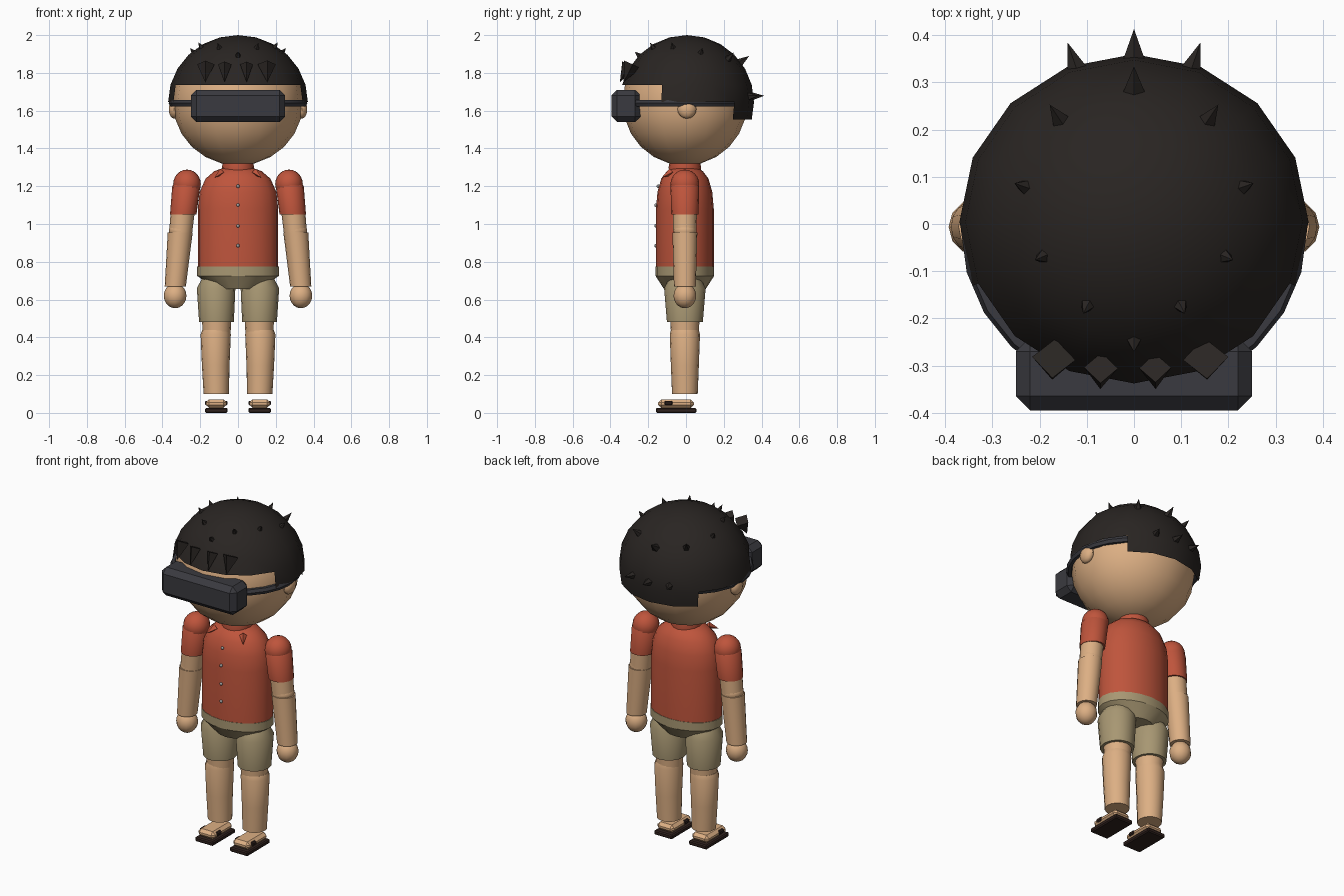
import bpy, bmesh, math
from mathutils import Vector, Matrix

if "Cube" in bpy.data.objects:
    bpy.data.objects.remove(bpy.data.objects["Cube"])


def material(name, r, g, b):
    m = bpy.data.materials.new(name)
    m.diffuse_color = (r, g, b, 1)
    m.use_nodes = True
    m.node_tree.nodes["Principled BSDF"].inputs["Base Color"].default_value = m.diffuse_color
    return m


SKIN = material("skin", .72, .43, .23)
SHIRT = material("shirt_red", .52, .09, .045)
SHORTS = material("khaki", .39, .31, .17)
HAIR = material("hair_dark", .022, .018, .016)
DEVICE = material("dark_grey", .042, .042, .05)
SOLE = material("sole_brown", .03, .016, .013)
BUTTON = material("button_grey", .35, .35, .35)


def finish(name, bm, mat, angle=None):
    bmesh.ops.recalc_face_normals(bm, faces=bm.faces)
    me = bpy.data.meshes.new(name)
    bm.to_mesh(me)
    bm.free()
    me.materials.append(mat)
    ob = bpy.data.objects.new(name, me)
    bpy.context.collection.objects.link(ob)
    if angle:
        bpy.ops.object.select_all(action='DESELECT')
        ob.select_set(True)
        bpy.context.view_layer.objects.active = ob
        bpy.ops.object.shade_smooth_by_angle(angle=math.radians(angle))
    return ob


def ball(name, c, r, mat, seg=16, rings=12, angle=50):
    bm = bmesh.new()
    m = Matrix.Translation(c) @ Matrix.Diagonal((*r, 1))
    bmesh.ops.create_uvsphere(bm, u_segments=seg, v_segments=rings, radius=1, matrix=m)
    return finish(name, bm, mat, angle)


def loft(name, rings, mat, n=16, angle=40):
    """Skin elliptical rings given as (cx, cy, z, rx, ry)."""
    bm = bmesh.new()
    loops = [[bm.verts.new((cx + rx * math.cos(k * math.tau / n),
                            cy + ry * math.sin(k * math.tau / n), z)) for k in range(n)]
             for cx, cy, z, rx, ry in rings]
    for a, b in zip(loops, loops[1:]):
        for k in range(n):
            bm.faces.new((a[k], a[(k + 1) % n], b[(k + 1) % n], b[k]))
    bm.faces.new(loops[0])
    bm.faces.new(loops[-1])
    return finish(name, bm, mat, angle)


def box(name, lo, hi, mat, bevel=0):
    lo, hi = Vector(lo), Vector(hi)
    bm = bmesh.new()
    bmesh.ops.create_cube(bm, size=1, matrix=Matrix.Translation((lo + hi) / 2)
                          @ Matrix.Diagonal((*(hi - lo), 1)))
    if bevel:
        bmesh.ops.bevel(bm, geom=bm.edges[:], offset=bevel, segments=1, affect='EDGES')
    return finish(name, bm, mat)


def spike(name, base, tip, r, mat, n=5):
    base, tip = Vector(base), Vector(tip)
    d = tip - base
    bm = bmesh.new()
    bmesh.ops.create_cone(bm, cap_ends=True, segments=n, radius1=r, radius2=0, depth=d.length,
                          matrix=Matrix.Translation((base + tip) / 2)
                          @ d.to_track_quat('Z', 'Y').to_matrix().to_4x4())
    return finish(name, bm, mat)


# Head and ears
ball("head", (0, -.005, 1.645), (.345, .33, .335), SKIN)
for s in (-1, 1):
    ball("ear", (s * .338, .005, 1.608), (.03, .05, .05), SKIN, 10, 8)

# Hair cap: sphere with a stepped lower edge
HC, HR = Vector((0, .005, 1.645)), Vector((.37, .355, .355))
bm = bmesh.new()
bmesh.ops.create_uvsphere(bm, u_segments=16, v_segments=12, radius=1)
gone = []
for f in bm.faces:
    c = f.calc_center_median()
    a = math.sin(math.atan2(c.y, c.x))
    limit = .2588 if a < -.5 else (0 if a < .6 else -.2588)
    if c.z < limit:
        gone.append(f)
bmesh.ops.delete(bm, geom=gone, context='FACES')
for v in bm.verts:
    v.co = HC + v.co * HR
finish("hair_cap", bm, HAIR, 50)

# Small hair spikes standing on the cap: x, y, length, radius
spots = [(0, -.25, .035, .02), (.1, -.175, .035, .018), (.195, -.07, .035, .018),
         (.235, .08, .035, .019), (.16, .225, .05, .022), (0, .29, .06, .026),
         (.12, .325, .055, .023), (0, .345, .06, .025)]
for x, y, length, r in spots:
    for s in ((-1, 1) if x else (1,)):
        q = Vector((s * x / HR.x, (y - HC.y) / HR.y, 0))
        q.z = math.sqrt(max(0, 1 - q.length_squared))
        if y > .3:
            q.z = .08
            q.normalize()
        p = HC + q * HR
        n = Vector((q.x / HR.x, q.y / HR.y, q.z / HR.z)).normalized()
        spike("hair_spike", p - n * .012, p + n * (length - .005), r, HAIR)

# Fringe tufts pointing down over the forehead
for x, r, y in ((-.17, .046, -.285), (-.07, .036, -.305), (.045, .034, -.305), (.152, .048, -.285)):
    spike("fringe_tuft", (x, y, 1.845), (x * 1.02, y - .045, 1.75), r, HAIR, 4)

# Headset and its strap
box("headset", (-.25, -.395, 1.54), (.25, -.24, 1.71), DEVICE, .03)
bm = bmesh.new()
ring = []
for k in range(24):
    a = k * math.tau / 24
    ring.append([bm.verts.new(((.35 + .017 * math.cos(b)) * math.cos(a),
                               -.012 + (.335 + .017 * math.cos(b)) * math.sin(a),
                               1.64 + .02 * math.sin(b)))
                 for b in (j * math.tau / 6 for j in range(6))])
for k in range(24):
    p, q = ring[k], ring[(k + 1) % 24]
    for j in range(6):
        bm.faces.new((p[j], q[j], q[(j + 1) % 6], p[(j + 1) % 6]))
finish("headset_strap", bm, DEVICE, 50)

# Shirt, neck and shorts
Y = -.006
loft("shirt_body", [(0, Y, .77, .213, .153), (0, Y, 1.08, .213, .153), (0, Y, 1.17, .203, .145),
                    (0, Y, 1.24, .172, .125), (0, Y, 1.28, .125, .095), (0, Y, 1.3, .07, .06)],
     SHIRT, 20, 50)
loft("neck_collar", [(0, Y, 1.25, .08, .08), (0, Y, 1.3, .085, .086), (0, Y, 1.33, .08, .08)], SHIRT)
loft("shorts_hip", [(0, Y, .655, .115, .11), (0, Y, .725, .216, .155), (0, Y, .775, .216, .155)],
     SHORTS, 20, 30)
for s in (-1, 1):
    spike("collar_tip", (s * .09, -.08, 1.275), (s * .125, -.13, 1.245), .02, SHIRT, 4)
for z, y in ((1.2, -.148), (1.1, -.16), (.99, -.16), (.885, -.16)):
    ball("button", (0, y, z), (.009, .008, .009), BUTTON, 8, 6)

for s in (-1, 1):
    # Arm: shoulder, sleeve, upper arm, forearm, hand
    ball("shoulder", (s * .27, Y, 1.212), (.073, .076, .076), SHIRT)
    loft("sleeve", [(s * .29, Y, 1.05, .07, .072), (s * .274, Y, 1.2, .074, .076),
                    (s * .272, Y, 1.22, .06, .06)], SHIRT)
    loft("upper_arm", [(s * .304, Y, .95, .061, .061), (s * .292, Y, 1.07, .064, .064)], SKIN)
    ball("elbow", (s * .304, Y, .965), (.062, .062, .05), SKIN)
    loft("forearm", [(s * .332, Y, .67, .056, .058), (s * .306, Y, .955, .066, .066)], SKIN)
    ball("hand", (s * .333, Y, .62), (.06, .06, .066), SKIN, 12, 10)

    # Leg: shorts leg, knee, shin
    loft("shorts_leg", [(s * .114, Y, .48, .092, .095), (s * .116, Y, .66, .102, .11),
                        (s * .116, Y, .71, .075, .085)], SHORTS)
    loft("knee", [(s * .113, Y, .41, .073, .073), (s * .113, Y, .5, .078, .078)], SKIN)
    loft("shin", [(s * .115, Y, .1, .067, .068), (s * .118, Y, .25, .073, .074),
                  (s * .118, Y, .415, .08, .08), (s * .115, Y, .44, .074, .074)], SKIN)

    # Sandal and foot
    c = s * .115
    box("sandal_sole", (c - .06, -.16, 0), (c + .06, .055, .026), SOLE, .006)
    box("foot", (c - .055, -.147, .026), (c + .055, .042, .072), SKIN, .017)
    box("sandal_strap", (c - .06, -.115, .04), (c + .06, -.07, .064), SOLE, .006)
